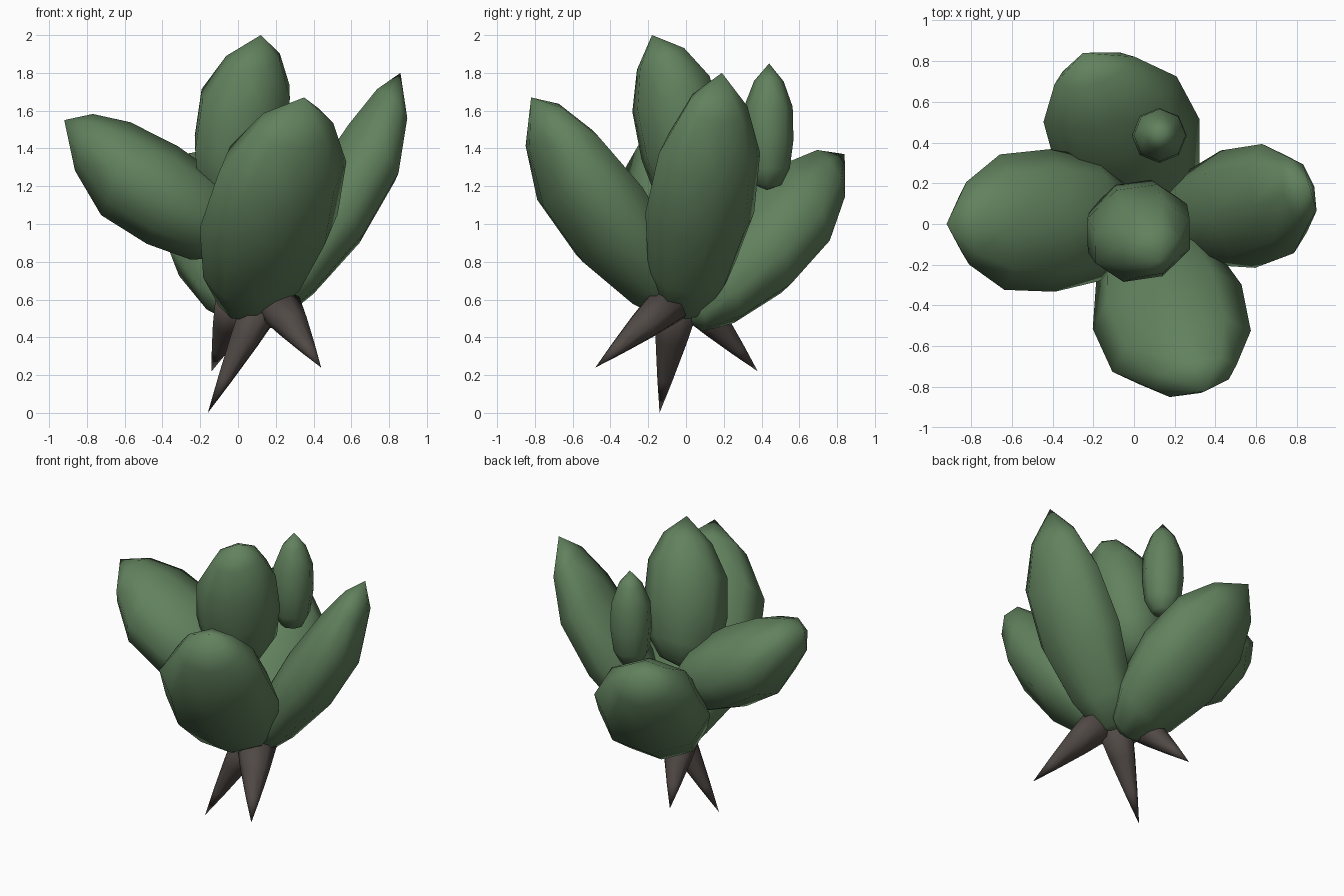
import bpy, bmesh
from math import sin, cos, pi
from mathutils import Vector

cube = bpy.data.objects.get("Cube")
if cube:
    bpy.data.objects.remove(cube, do_unlink=True)


def material(name, rgb):
    m = bpy.data.materials.new(name)
    m.use_nodes = True
    m.diffuse_color = (*rgb, 1)
    m.node_tree.nodes["Principled BSDF"].inputs["Base Color"].default_value = (*rgb, 1)
    return m


GREEN = material("leaf green", (0.12, 0.22, 0.11))
BROWN = material("root brown", (0.08, 0.066, 0.06))
SIDES = 8
# (fraction along the axis, fraction of the full radius)
PAD = [(0.05, 0.42), (0.2, 0.77), (0.45, 1.0), (0.7, 0.93), (0.88, 0.56)]
BLUNT = [(0.04, 0.55), (0.17, 0.87), (0.4, 1.0), (0.66, 0.95), (0.86, 0.58)]
ROOT = [(0.0, 1.0), (0.35, 0.7), (0.7, 0.34)]


def grow(name, base, tip, wide, thick, profile, mat, sag=0, drift=0, lean=0, skew=0):
    """Loft tilted oval rings along a bowed axis and close both ends at a point."""
    base, tip = Vector(base), Vector(tip)
    axis = (tip - base).normalized()
    side = axis.cross(Vector((0, 0, 1))).normalized()
    up = side.cross(axis)
    across = (side + axis * skew) * wide
    through = (up + axis * lean) * thick
    bm = bmesh.new()
    rings = []
    for t, r in profile:
        centre = base.lerp(tip, t) + (side * drift - up * sag) * sin(pi * t ** 1.7)
        rings.append([bm.verts.new(centre + across * r * cos(2 * pi * k / SIDES)
                                   + through * r * sin(2 * pi * k / SIDES))
                      for k in range(SIDES)])
    start, end = bm.verts.new(base), bm.verts.new(tip)
    for k in range(SIDES):
        n = (k + 1) % SIDES
        bm.faces.new((start, rings[0][n], rings[0][k]))
        bm.faces.new((end, rings[-1][k], rings[-1][n]))
        for a, b in zip(rings, rings[1:]):
            bm.faces.new((a[k], a[n], b[n], b[k]))
    bmesh.ops.recalc_face_normals(bm, faces=bm.faces)
    for f in bm.faces:
        f.smooth = True
    mesh = bpy.data.meshes.new(name)
    bm.to_mesh(mesh)
    bm.free()
    mesh.materials.append(mat)
    obj = bpy.data.objects.new(name, mesh)
    bpy.context.collection.objects.link(obj)


# Fleshy pads: base, tip, half width, half thickness
grow("front_pad", (0.04, 0, 0.52), (0.35, -0.82, 1.67), 0.38, 0.25, PAD, GREEN,
     sag=0.05, drift=0.04, lean=0.33, skew=-0.12)
grow("right_pad", (-0.02, 0.03, 0.94), (-0.92, 0, 1.55), 0.35, 0.26, BLUNT, GREEN,
     sag=0.06, lean=0.3)
grow("left_pad", (0.14, -0.02, 0.5), (0.86, 0.19, 1.8), 0.3, 0.2, PAD, GREEN,
     sag=0.07, drift=0.02, lean=0.35)
grow("back_pad", (0.12, 0, 0.49), (-0.25, 0.84, 1.37), 0.37, 0.255, PAD, GREEN,
     sag=0.02, drift=0.03, lean=0.33, skew=-0.12)
grow("top_pad", (-0.02, 0.07, 1.06), (0.12, -0.18, 2.0), 0.27, 0.23, BLUNT, GREEN,
     sag=-0.03, drift=0.02, lean=0.1, skew=-0.2)
grow("small_bud", (0.12, 0.43, 1.18), (0.13, 0.44, 1.85), 0.135, 0.135, BLUNT, GREEN)

# Pointed roots: base, tip
roots = {
    "centre_root": ((0.14, -0.04, 0.6), (-0.16, -0.14, 0)),
    "left_root": ((0.21, -0.09, 0.58), (0.44, -0.48, 0.24)),
    "back_root": ((0, 0.04, 0.6), (-0.14, 0.38, 0.22)),
}
for name, (base, tip) in roots.items():
    grow(name, base, tip, 0.13, 0.115, ROOT, BROWN)
